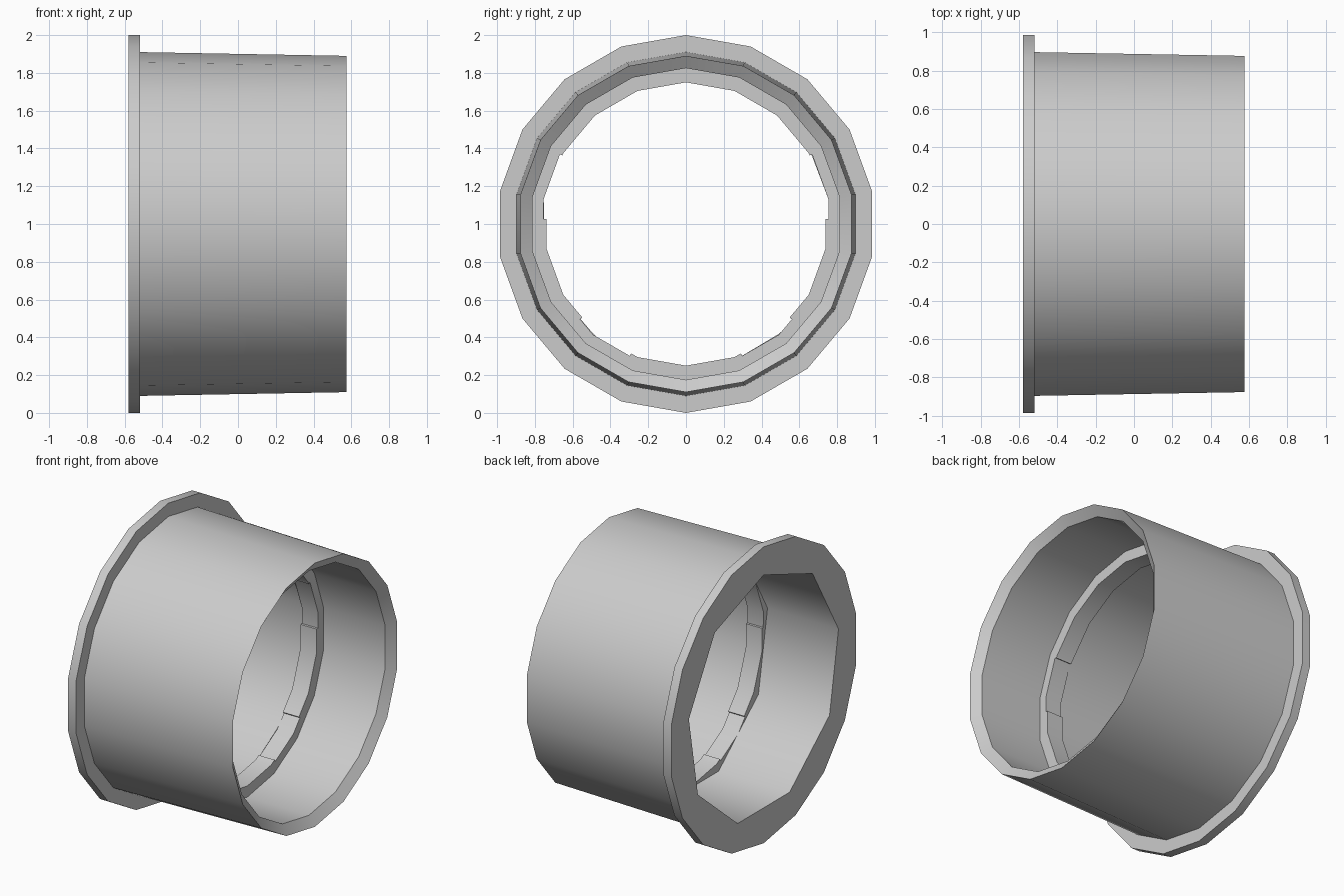
import bpy
import bmesh
from math import radians, degrees, sin, cos

SIDES = 18
STEP = 360 / SIDES

cube = bpy.data.objects.get("Cube")
if cube:
    bpy.data.objects.remove(cube)

grey = bpy.data.materials.new("light grey")
grey.use_nodes = True
colour = (0.6, 0.6, 0.6, 1)
grey.diffuse_color = colour
grey.node_tree.nodes["Principled BSDF"].inputs["Base Color"].default_value = colour


def point(x, r, angle):
    """Point around the x axis, angle in degrees measured from the top."""
    a = radians(angle)
    return (x, r * sin(a), 1 + r * cos(a))


def finish(bm, name):
    bmesh.ops.recalc_face_normals(bm, faces=bm.faces)
    mesh = bpy.data.meshes.new(name)
    bm.to_mesh(mesh)
    bm.free()
    mesh.materials.append(grey)
    ob = bpy.data.objects.new(name, mesh)
    bpy.context.collection.objects.link(ob)
    bpy.ops.object.select_all(action="DESELECT")
    ob.select_set(True)
    bpy.context.view_layer.objects.active = ob
    bpy.ops.object.shade_smooth_by_angle(angle=radians(41))


def lathe(name, profile):
    """Closed ring; a nonagon loop pulls every second vertex onto its edge."""
    bm = bmesh.new()
    loops = []
    for x, r, nonagon in profile:
        loops.append([bm.verts.new(point(
            x, r * (cos(radians(STEP)) if nonagon and i % 2 else 1), i * STEP))
            for i in range(SIDES)])
    for a, b in zip(loops, loops[1:] + loops[:1]):
        for i in range(SIDES):
            j = (i + 1) % SIDES
            bm.faces.new((a[i], a[j], b[j], b[i]))
    finish(bm, name)


def tab(name, start, end, x0, x1, inner, outer):
    """Arc block that follows the sides of the ring."""
    angles = [start] + [i * STEP for i in range(-SIDES, SIDES + 1)
                        if start < i * STEP < end] + [end]
    bm = bmesh.new()
    rows = []
    for a in angles:
        # keep cut ends on the straight side of the polygon
        off = a % STEP - STEP / 2
        k = cos(radians(STEP / 2)) / cos(radians(off))
        rows.append([bm.verts.new(point(x, r * k, a)) for x, r in
                     ((x0, inner), (x1, inner), (x1, outer), (x0, outer))])
    for p, q in zip(rows, rows[1:]):
        for i in range(4):
            j = (i + 1) % 4
            bm.faces.new((p[i], p[j], q[j], q[i]))
    bm.faces.new(rows[0])
    bm.faces.new(rows[-1])
    finish(bm, name)


# Flanged sleeve with chamfered mouth, inner shoulder and nonagon bore
lathe("flanged_sleeve", [
    (-0.58, 1.0, False), (-0.52, 1.0, False),
    (-0.52, 0.91, False), (0.575, 0.89, False),
    (0.53, 0.825, False), (0.07, 0.825, False),
    (0.07, 0.765, False), (-0.05, 0.765, False),
    (-0.05, 0.81, True), (-0.58, 0.81, True)])

# Locking tabs on the shoulder
tab("top_tab", -61, 61, -0.05, 0.07, 0.75, 0.79)
tab("bottom_tab", 157, 203, -0.05, 0.07, 0.75, 0.79)
for side, sign in (("left", 1), ("right", -1)):
    a, b = sorted((sign * 88, sign * 132))
    tab(side + "_tab", a, b, -0.05, 0.07, 0.75, 0.79)
